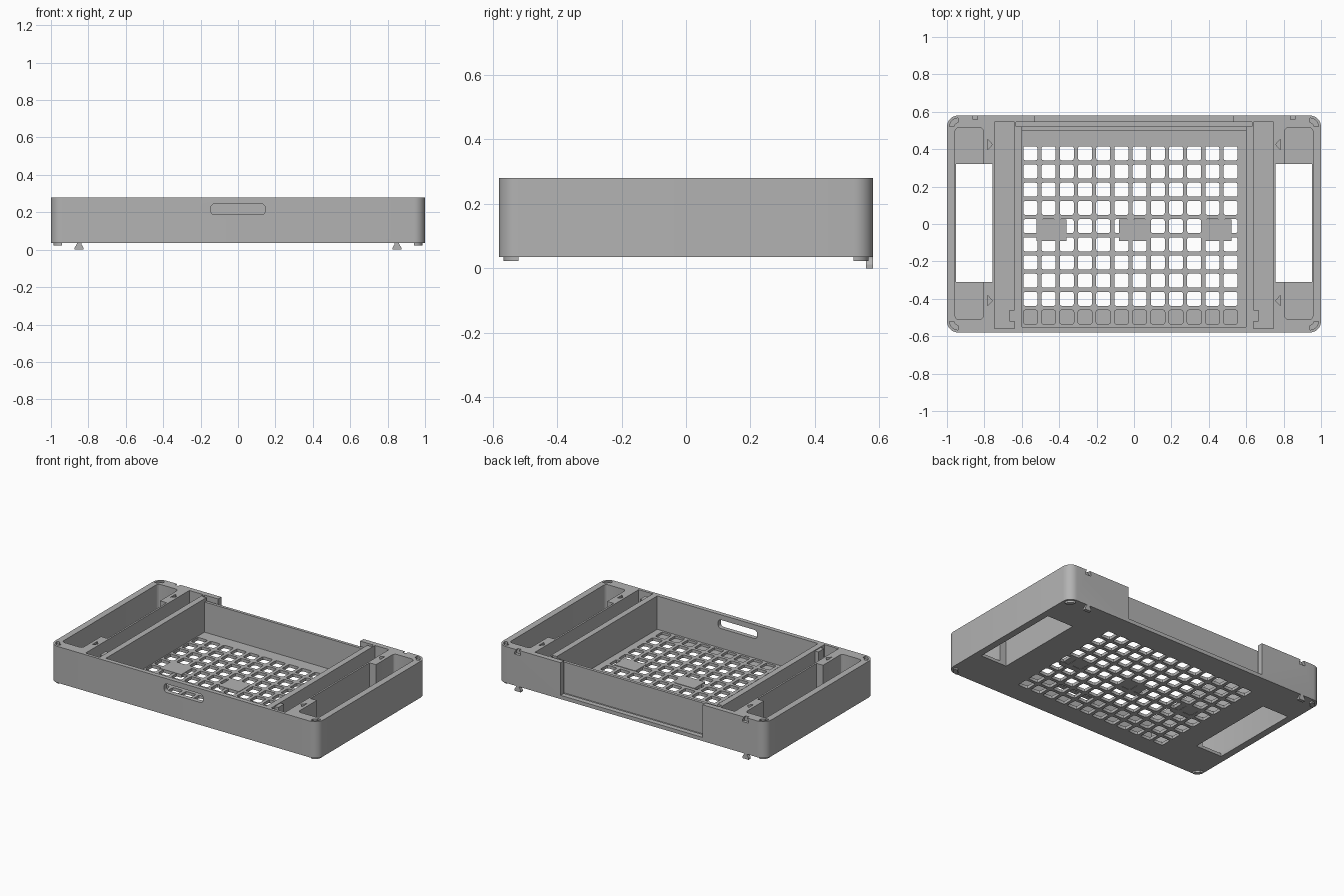
import bpy, bmesh, math
from mathutils import Vector

cube = bpy.data.objects.get("Cube")
if cube:
    bpy.data.objects.remove(cube, do_unlink=True)

mat = bpy.data.materials.new("warm_grey_plastic")
mat.use_nodes = True
GREY = (0.45, 0.45, 0.45, 1)
mat.diffuse_color = GREY
mat.node_tree.nodes["Principled BSDF"].inputs["Base Color"].default_value = GREY

BOTTOM, FLOOR, TOP, ABOVE = 0.035, 0.055, 0.28, 0.4
SIDES = (-1, 1)


def rect(x0, x1, y0, y1, r=0.0, steps=3):
    """Outline of a rectangle, with rounded corners when r is set."""
    x0, x1 = sorted((x0, x1))
    if r == 0:
        return [(x0, y0), (x1, y0), (x1, y1), (x0, y1)]
    pts = []
    corners = [(x1 - r, y1 - r), (x0 + r, y1 - r), (x0 + r, y0 + r), (x1 - r, y0 + r)]
    for q, (cx, cy) in enumerate(corners):
        for i in range(steps + 1):
            a = (q + i / steps) * math.pi / 2
            pts.append((cx + r * math.cos(a), cy + r * math.sin(a)))
    return pts


def arc_band(sx, sy):
    """Curved bean that follows a body corner."""
    angles = [i * math.pi / 16 for i in range(9)]
    band = [(0.046, a) for a in angles] + [(0.022, a) for a in reversed(angles)]
    return [(sx * (0.94 + r * math.cos(a)), sy * (0.52 + r * math.sin(a))) for r, a in band]


def prisms(name, outlines, lo, hi, axis="z"):
    """Extrude one or more outlines along z, or along y for x-z outlines."""
    bm = bmesh.new()
    for pts in outlines:
        if axis == "z":
            verts = [bm.verts.new((a, b, lo)) for a, b in pts]
            move = Vector((0, 0, hi - lo))
        else:
            verts = [bm.verts.new((a, lo, b)) for a, b in pts]
            move = Vector((0, hi - lo, 0))
        face = bm.faces.new(verts)
        ext = bmesh.ops.extrude_face_region(bm, geom=[face])
        new = [v for v in ext["geom"] if isinstance(v, bmesh.types.BMVert)]
        bmesh.ops.translate(bm, verts=new, vec=move)
    bmesh.ops.recalc_face_normals(bm, faces=bm.faces)
    mesh = bpy.data.meshes.new(name)
    bm.to_mesh(mesh)
    bm.free()
    obj = bpy.data.objects.new(name, mesh)
    bpy.context.collection.objects.link(obj)
    mesh.materials.append(mat)
    return obj


def cut(target, outlines, lo, hi, axis="z"):
    cutter = prisms("cutter", outlines, lo, hi, axis)
    cutter.hide_render = True
    mod = target.modifiers.new("cut", "BOOLEAN")
    mod.operation = "DIFFERENCE"
    mod.solver = "EXACT"
    mod.object = cutter
    bpy.context.view_layer.objects.active = target
    bpy.ops.object.modifier_apply(modifier=mod.name)
    bpy.data.objects.remove(cutter, do_unlink=True)


def smooth(obj):
    bpy.ops.object.select_all(action="DESELECT")
    obj.select_set(True)
    bpy.context.view_layer.objects.active = obj
    bpy.ops.object.shade_smooth_by_angle(angle=math.radians(30))


def hook(x, base, scale=1.0):
    """Flared hook profile, wide at its lower end."""
    half = [(0.023, 0), (0.023, 0.012), (0.012, 0.03), (0.012, 0.037)]
    half = [(a * scale, b * scale) for a, b in half]
    return [(x + a, base + b) for a, b in half] + [(x - a, base + b) for a, b in reversed(half)]


# Body block with its compartments
body = prisms("tray_body", [rect(-1, 1, -0.58, 0.58, 0.06, 8)], BOTTOM, TOP)
cut(body, [rect(-0.6, 0.6, -0.55, 0.5)], FLOOR, ABOVE)
cut(body, [rect(s * 0.64, s * 0.745, -0.56, 0.545) for s in SIDES], FLOOR, ABOVE)
cut(body, [rect(s * 0.805, s * 0.957, -0.51, 0.515, 0.02) for s in SIDES], FLOOR, ABOVE)
cut(body, [rect(s * 0.757, s * 0.953, -0.31, 0.32) for s in SIDES], -0.1, ABOVE)

# Open back with panel slot and lowered inner wall
cut(body, [rect(-0.63, 0.63, 0.52, 0.545)], 0.05, ABOVE)
cut(body, [rect(-0.53, 0.53, 0.535, 0.7)], 0.06, ABOVE)
cut(body, [rect(-0.6, 0.6, 0.49, 0.53)], 0.258, ABOVE)

# Front hand hole
cut(body, [rect(-0.145, 0.145, 0.187, 0.245, 0.02, 5)], -0.7, -0.5, "y")

# Ventilation grid, the front row being blind
PITCH, HOLE = 0.0973, 0.0375


def hole_row(row):
    y = 0.378 - row * PITCH
    xs = [-0.554 + col * PITCH for col in range(12)]
    return [rect(x - HOLE, x + HOLE, y - HOLE, y + HOLE, 0.01, 2) for x in xs]


cut(body, [h for row in range(9) for h in hole_row(row)], -0.1, 0.1)
cut(body, hole_row(9), 0.04, 0.1)

# Corner sockets, dovetail marks and back hook sockets
cut(body, [arc_band(sx, sy) for sx in SIDES for sy in SIDES], 0.262, ABOVE)
cut(body, [[(s * 0.757, y), (s * 0.783, y - 0.028), (s * 0.783, y + 0.028)]
           for s in SIDES for y in (-0.41, 0.425)], 0.24, ABOVE)
cut(body, [hook(s * 0.85, 0.247) for s in SIDES], 0.56, 0.7, "y")
smooth(body)

# Plates that close part of the grid
plates = [(-0.52, -0.36), (-0.08, 0.07), (0.36, 0.52)]
prisms("grid_plates", [rect(a, b, -0.09, 0.025) for a, b in plates], 0.037, 0.058)

# Small stops inside the narrow channels
prisms("channel_stops", [rect(s * 0.635, s * 0.665, -0.52, -0.46) for s in SIDES], 0.05, 0.275)

# Corner feet and hanging hooks
feet = prisms("corner_feet", [arc_band(sx, sy) for sx in SIDES for sy in SIDES], 0.022, 0.04)
smooth(feet)
prisms("back_hooks", [hook(s * 0.85, 0.0) for s in SIDES], 0.558, 0.58, "y")
